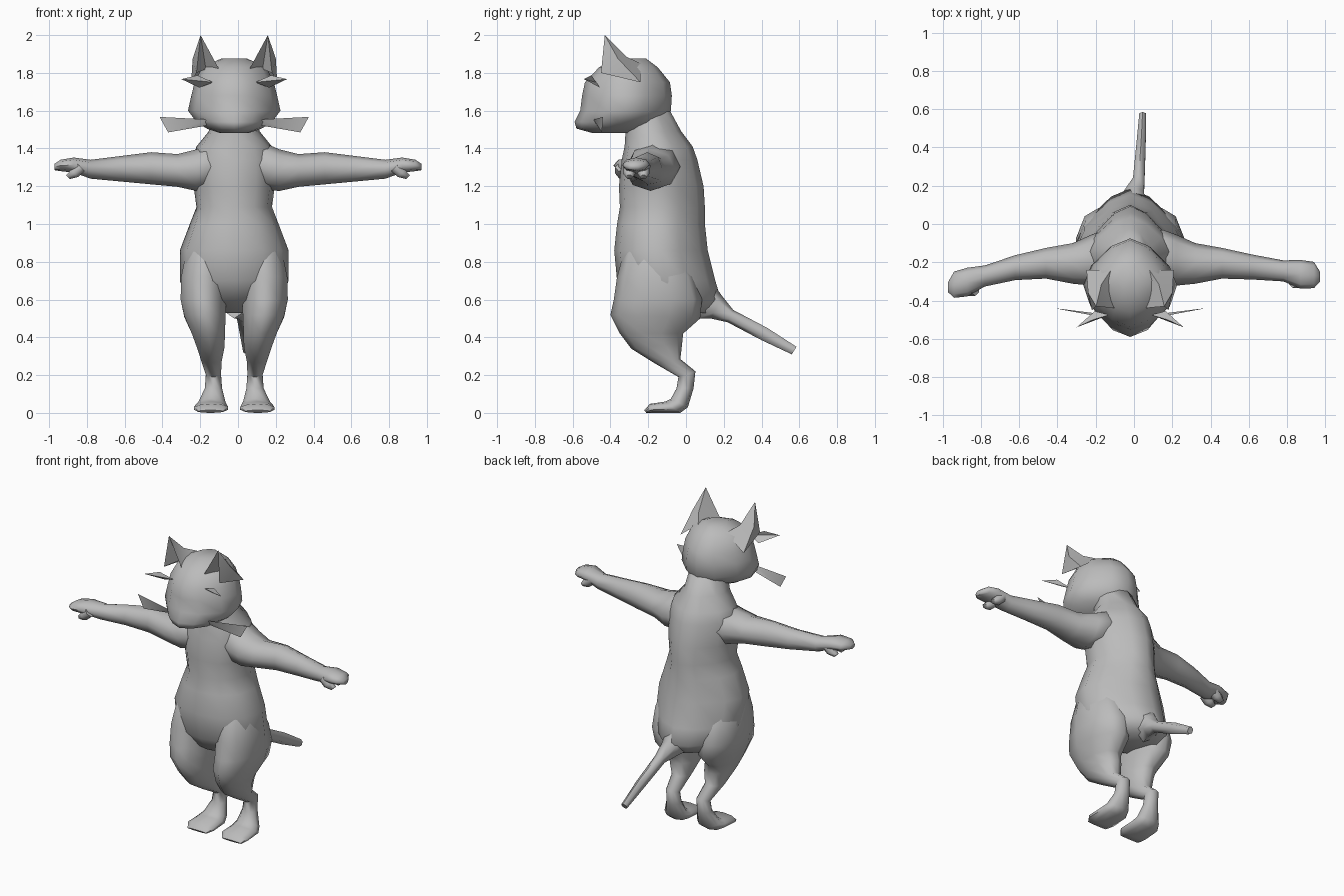
import bpy, bmesh, math
from mathutils import Vector

if "Cube" in bpy.data.objects:
    bpy.data.objects.remove(bpy.data.objects["Cube"], do_unlink=True)

CX = -0.02  # centre line of the body

grey = bpy.data.materials.new("soft_grey")
grey.use_nodes = True
grey.diffuse_color = (0.5, 0.5, 0.5, 1)
grey.node_tree.nodes["Principled BSDF"].inputs["Base Color"].default_value = (0.5, 0.5, 0.5, 1)


def finish(name, bm):
    bmesh.ops.recalc_face_normals(bm, faces=bm.faces)
    mesh = bpy.data.meshes.new(name)
    bm.to_mesh(mesh)
    bm.free()
    mesh.materials.append(grey)
    for p in mesh.polygons:
        p.use_smooth = True
    mesh.set_sharp_from_angle(angle=math.radians(65))
    bpy.context.collection.objects.link(bpy.data.objects.new(name, mesh))


def power(value, roundness):
    return math.copysign(abs(value) ** (2 / roundness), value)


def loft(name, rings, sides, front=2, back=2):
    """Skin rings of (centre, half axis, half axis); low roundness pinches a side."""
    bm = bmesh.new()
    loops = []
    for c, u, v in rings:
        loop = []
        for i in range(sides):
            t = math.tau * i / sides
            r = front if math.cos(t) > 0 else back
            loop.append(bm.verts.new(c + u * power(math.cos(t), r) + v * power(math.sin(t), r)))
        loops.append(loop)
    for a, b in zip(loops, loops[1:]):
        for i in range(sides):
            j = (i + 1) % sides
            bm.faces.new((a[i], a[j], b[j], b[i]))
    bm.faces.new(loops[0])
    bm.faces.new(loops[-1])
    finish(name, bm)


def side_ring(yf, zf, yb, zb, x, hx):
    """Ring spanning a front and a back point of the side profile."""
    front, back = Vector((x, yf, zf)), Vector((x, yb, zb))
    return (front + back) / 2, (front - back) / 2, Vector((hx, 0, 0))


def level_rings(rows):
    return [side_ring(yf, z, yb, z, CX, hx) for z, yf, yb, hx in rows]


def sheet(name, points, faces, s):
    bm = bmesh.new()
    vs = [bm.verts.new((CX + s * x, y, z)) for x, y, z in points]
    for f in faces:
        bm.faces.new([vs[i] for i in f])
    finish(name, bm)


# Torso: height, front, back, half width
loft("torso", level_rings([
    (1.6, -.31, -.085, .12), (1.49, -.32, -.025, .135), (1.41, -.325, .035, .2),
    (1.34, -.34, .06, .22), (1.2, -.355, .093, .215), (1.09, -.35, .1, .2),
    (1.0, -.365, .1, .235), (.86, -.38, .115, .288), (.7, -.365, .155, .288),
    (.6, -.29, .185, .25), (.53, -.15, .13, .14)]), 12, front=2.2, back=1.5)

# Head
loft("head", level_rings([
    (1.875, -.36, -.21, .07), (1.83, -.46, -.15, .17), (1.75, -.535, -.085, .21),
    (1.68, -.55, -.075, .227), (1.6, -.56, -.08, .245), (1.54, -.59, -.12, .2),
    (1.505, -.58, -.19, .145), (1.483, -.5, -.27, .08)]), 12, front=1.75, back=1.6)

# Tail, bending slightly to the left
loft("tail", [
    side_ring(.06, .5, .12, .72, CX, .09), side_ring(.13, .5, .19, .62, 0, .06),
    side_ring(.22, .48, .25, .545, .025, .035), side_ring(.4, .385, .43, .45, .037, .028),
    side_ring(.56, .31, .585, .35, .045, .02)], 6)

for s, side in ((1, "left"), (-1, "right")):
    # Leg: thigh, hock and foot in one bent loft
    leg = [
        (-.25, .97, -.08, .97, .13, .06), (-.33, .85, -.02, .85, .15, .11),
        (-.365, .72, .05, .72, .162, .125), (-.382, .6, .085, .6, .163, .127),
        (-.4, .52, .075, .5, .155, .115), (-.35, .42, -.015, .42, .137, .092),
        (-.29, .34, -.02, .37, .125, .078), (-.17, .265, -.03, .285, .12, .056),
        (-.04, .19, .05, .22, .11, .042), (-.05, .13, .04, .13, .11, .048),
        (-.08, .075, .01, .03, .118, .075), (-.11, .06, -.03, .0, .122, .09),
        (-.19, .048, -.17, .0, .122, .095), (-.222, .015, -.21, .0, .125, .07)]
    loft(side + "_leg", [side_ring(*r[:4], CX + s * r[4], r[5]) for r in leg], 10)

    # Arm: reach, front, back, bottom, top; the right hand sits further forward
    swing = 0 if s > 0 else -.055
    arm = [
        (.04, -.27, -.08, 1.24, 1.42), (.15, -.315, -.03, 1.18, 1.425),
        (.22, -.322, -.055, 1.175, 1.395), (.32, -.312, -.1, 1.197, 1.37),
        (.46, -.285, -.125, 1.21, 1.38), (.62, -.29, -.16, 1.225, 1.36),
        (.78, -.3, -.19, 1.24, 1.34), (.87, -.338, -.188, 1.272, 1.352),
        (.94, -.335, -.198, 1.28, 1.34), (.972, -.3, -.25, 1.285, 1.318)]
    rings = []
    for x, yf, yb, zb, zt in arm:
        dy = swing * max(0, (x - .6) / .37)
        rings.append((Vector((s * x, (yf + yb) / 2 + dy, (zb + zt) / 2)),
                      Vector((0, (yf - yb) / 2, 0)), Vector((0, 0, (zt - zb) / 2))))
    loft(side + "_arm", rings, 8)

    # Curled fingers under the palm
    for i, y in enumerate((-.3, -.225)):
        path = [(.83, 1.3, .034), (.865, 1.268, .034), (.9, 1.248, .018)]
        loft(f"{side}_finger_{i + 1}", [
            (Vector((s * x, y + swing * .75, z)), Vector((0, r, 0)),
             Vector((s * r * .65, 0, r * .65))) for x, z, r in path], 6)

    # Ear: folded shell, bowed at the back, with a hollow front
    sheet(side + "_ear", [
        (.075, -.44, 1.81), (.2, -.45, 1.8), (.228, -.24, 1.75), (.1, -.24, 1.85),
        (.178, -.43, 2.0), (.15, -.35, 1.82), (.22, -.36, 1.875), (.15, -.315, 1.885)],
        [(4, 1, 6), (1, 2, 6), (4, 6, 7), (6, 2, 3, 7), (4, 7, 0), (7, 3, 0),
         (4, 0, 5), (4, 5, 1)], s)

    # Brow tuft, tilted to face down, and whisker blade
    sheet(side + "_brow", [
        (.11, -.475, 1.75), (.195, -.5, 1.787), (.28, -.54, 1.767), (.185, -.455, 1.722)],
        [(0, 1, 2), (0, 2, 3)], s)
    sheet(side + "_whisker", [
        (.13, -.49, 1.553), (.395, -.44, 1.567), (.35, -.445, 1.485), (.15, -.47, 1.52)],
        [(0, 1, 2), (0, 2, 3)], s)
